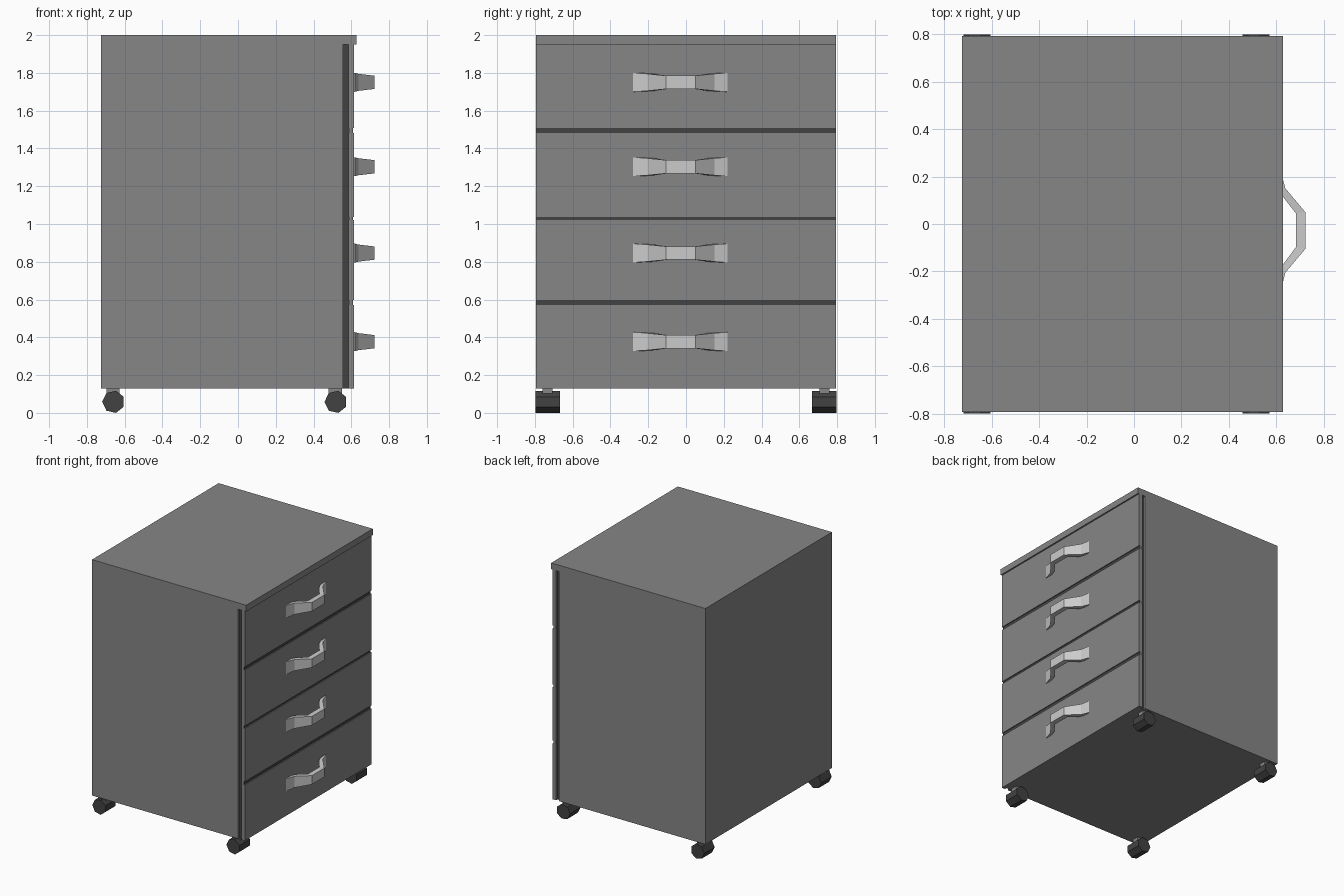
import bpy, bmesh, math
from mathutils import Matrix

if "Cube" in bpy.data.objects:
    bpy.data.objects.remove(bpy.data.objects["Cube"])


def material(name, v):
    m = bpy.data.materials.new(name)
    m.diffuse_color = (v, v, v, 1)
    m.use_nodes = True
    m.node_tree.nodes["Principled BSDF"].inputs["Base Color"].default_value = m.diffuse_color
    return m


dark = material("dark_plastic", 0.055)
body = material("body_grey", 0.24)
light = material("light_metal", 0.56)


def finish(name, bm, mat):
    bmesh.ops.recalc_face_normals(bm, faces=bm.faces)
    me = bpy.data.meshes.new(name)
    bm.to_mesh(me)
    bm.free()
    ob = bpy.data.objects.new(name, me)
    bpy.context.collection.objects.link(ob)
    me.materials.append(mat)
    return ob


def box(name, x, y, z, mat=body):
    bm = bmesh.new()
    bmesh.ops.create_cube(bm, size=1)
    for v in bm.verts:
        for i, (a, b) in enumerate((x, y, z)):
            v.co[i] = a if v.co[i] < 0 else b
    return finish(name, bm, mat)


# Cabinet shell, top board, dark recessed core and the panel carrying the fronts
W = 0.793
box("cabinet_body", (-0.725, 0.557), (-W, W), (0.13, 1.95))
box("top_board", (-0.725, 0.627), (-W, W), (1.95, 2.0))
box("recess_core", (0.557, 0.587), (-0.775, 0.775), (0.133, 1.95), dark)
box("recess_floor", (0.557, 0.587), (-0.775, 0.775), (0.13, 0.133))
box("front_backing", (0.587, 0.606), (-W, W), (0.13, 1.95))

# Handle: (x, y, half height) points for the outer and inner edge of the bar
outer = [(0.619, -0.28, .05), (0.638, -0.205, .045), (0.722, -0.105, .035),
         (0.722, 0.05, .035), (0.638, 0.15, .045), (0.619, 0.22, .05)]
inner = [(0.605, -0.245, .05), (0.63, -0.168, .045), (0.682, -0.098, .035),
         (0.682, 0.045, .035), (0.63, 0.112, .045), (0.605, 0.185, .05)]


def handle(name, zc):
    bm = bmesh.new()
    rings = []
    for o, i in zip(outer, inner):
        rings.append([bm.verts.new((p[0], p[1], zc + s * p[2]))
                      for p, s in ((o, -1), (o, 1), (i, 1), (i, -1))])
    for a, b in zip(rings, rings[1:]):
        for k in range(4):
            bm.faces.new((a[k], a[(k + 1) % 4], b[(k + 1) % 4], b[k]))
    bm.faces.new(rings[0])
    bm.faces.new(rings[-1])
    finish(name, bm, light)


# Drawer fronts with handles, and a dark strip in each groove between them
drawers = [(0.13, 0.572, 0.377), (0.597, 1.02, 0.846),
           (1.038, 1.482, 1.303), (1.507, 1.95, 1.75)]
for n, (z0, z1, zc) in enumerate(drawers, 1):
    box(f"drawer_front_{n}", (0.585, 0.615), (-W, W), (z0, z1))
    handle(f"drawer_handle_{n}", zc)
    if n < 4:
        box(f"groove_strip_{n}", (0.604, 0.608), (-W + 0.001, W - 0.001),
            (z1, drawers[n][0]), dark)

# Casters: seven-sided roller on a short stem
for fx, x in (("back", -0.659), ("front", 0.518)):
    for fy, s in (("left", 1), ("right", -1)):
        y = s * 0.733
        bm = bmesh.new()
        rot = Matrix.Rotation(math.pi / 2, 4, 'X') @ Matrix.Rotation(math.pi / 2, 4, 'Z')
        bmesh.ops.create_cone(bm, cap_ends=True, segments=7, radius1=0.06, radius2=0.06,
                              depth=0.13, matrix=Matrix.Translation((x, y, 0.0585)) @ rot)
        finish(f"caster_wheel_{fx}_{fy}", bm, dark)
        box(f"caster_stem_{fx}_{fy}", (x - 0.038, x + 0.032),
            (y - 0.027, y + 0.027), (0.08, 0.131))
